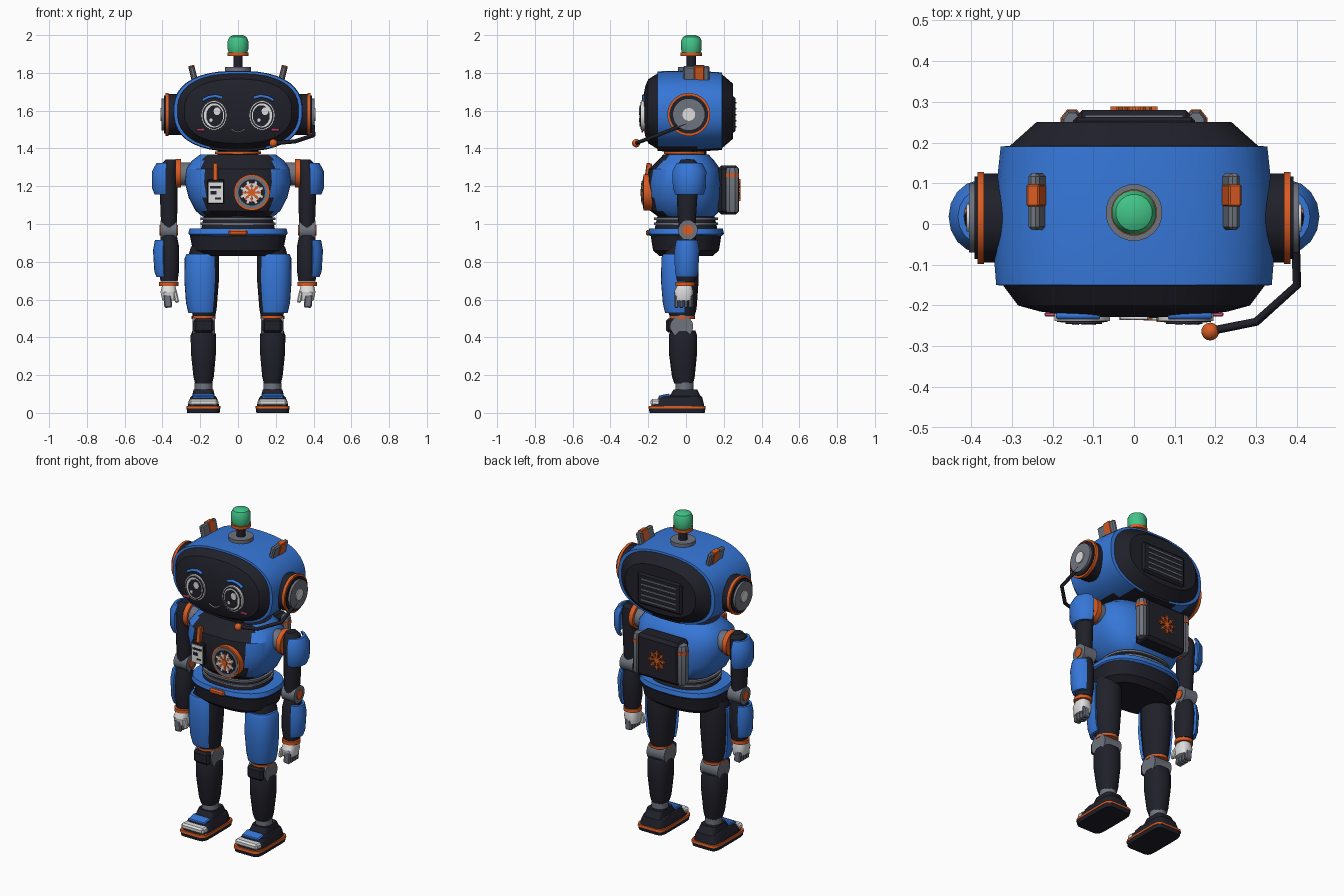
import bpy, bmesh, math
from mathutils import Vector

def material(name, r, g, b):
    m = bpy.data.materials.new(name)
    m.diffuse_color = [((c / 255 + 0.055) / 1.055) ** 2.4 for c in (r, g, b)] + [1]
    return m

BLUE = material("blue", 54, 119, 216)
DARK = material("charcoal", 32, 32, 42)
ORANGE = material("orange", 218, 92, 34)
GRAY = material("steel_gray", 110, 115, 126)
WHITE = material("off_white", 222, 222, 222)
GREEN = material("green", 66, 196, 136)
PINK = material("pink", 220, 90, 130)

def finish(name, bm, mats, rule=None, angle=32):
    bmesh.ops.recalc_face_normals(bm, faces=bm.faces[:])
    if rule:
        for f in bm.faces:
            f.material_index = rule(f.calc_center_median())
    me = bpy.data.meshes.new(name)
    bm.to_mesh(me)
    bm.free()
    ob = bpy.data.objects.new(name, me)
    bpy.context.collection.objects.link(ob)
    for m in mats:
        me.materials.append(m)
    bpy.ops.object.select_all(action='DESELECT')
    bpy.context.view_layer.objects.active = ob
    ob.select_set(True)
    bpy.ops.object.shade_smooth_by_angle(angle=math.radians(angle))
    return ob

def loft(name, mat, rings, axis='z', n=16, e=2, s=1, arc=None, thick=0.015, rule=None):
    """Rings (t, a, b, ra, rb) of superellipses along an axis; arc=(deg, deg) makes a curved plate."""
    bm = bmesh.new()
    if arc:
        angs = [math.radians(arc[0] + (arc[1] - arc[0]) * i / n) for i in range(n + 1)]
        prof = [(a, 0) for a in angs] + [(a, thick) for a in reversed(angs)]
    else:
        prof = [(2 * math.pi * (i + .5) / n, 0) for i in range(n)]
    loops = []
    for t, a, b, ra, rb in rings:
        loop = []
        for w, d in prof:
            c, q = math.cos(w), math.sin(w)
            u = a + (ra - d) * math.copysign(abs(c) ** (2 / e), c)
            v = b + (rb - d) * math.copysign(abs(q) ** (2 / e), q)
            x, y, z = {'z': (u, v, t), 'y': (u, t, v), 'x': (t, u, v)}[axis]
            loop.append(bm.verts.new((x * s, y, z)))
        loops.append(loop)
    k = len(prof)
    for l0, l1 in zip(loops, loops[1:]):
        for i in range(k):
            bm.faces.new((l0[i], l0[(i + 1) % k], l1[(i + 1) % k], l1[i]))
    bm.faces.new(loops[0])
    bm.faces.new(loops[-1])
    return finish(name, bm, mat if isinstance(mat, list) else [mat], rule)

def disc(name, mat, axis, t0, t1, a, b, r, r2=None, n=20, s=1):
    return loft(name, mat, [(t0, a, b, r, r2 or r), (t1, a, b, r, r2 or r)], axis, n, s=s)

def box(name, mat, c, size, bevel=0.008, rot=(0, 0, 0), s=1):
    bm = bmesh.new()
    bmesh.ops.create_cube(bm, size=1)
    bmesh.ops.scale(bm, vec=Vector(size), verts=bm.verts)
    if bevel:
        bmesh.ops.bevel(bm, geom=bm.edges[:], offset=bevel, segments=1, affect='EDGES')
    ob = finish(name, bm, [mat])
    ob.location = (c[0] * s, c[1], c[2])
    ob.rotation_euler = [math.radians(v) for v in (rot[0], rot[1] * s, rot[2] * s)]
    return ob

def tube(name, mat, pts, r):
    cu = bpy.data.curves.new(name, 'CURVE')
    cu.dimensions = '3D'
    cu.bevel_depth, cu.bevel_resolution, cu.use_fill_caps = r, 1, True
    sp = cu.splines.new('POLY')
    sp.points.add(len(pts) - 1)
    for p, q in zip(sp.points, pts):
        p.co = (*q, 1)
    cu.materials.append(mat)
    ob = bpy.data.objects.new(name, cu)
    bpy.context.collection.objects.link(ob)

def star(name, mat, x, y, z, r, w, count, turn=0, fork=False):
    # Flat spoke emblem facing along y
    for i in range(count):
        a = turn + 360 * i / count
        d = math.radians(a)
        box(name + "_spoke", mat, (x + math.sin(d) * r / 2, y, z + math.cos(d) * r / 2),
            (w, .008, r), 0, (0, a, 0))
        if fork:
            box(name + "_barb", mat, (x + math.sin(d) * r * .68, y, z + math.cos(d) * r * .68),
                (r * .42, .008, w), 0, (0, a, 0))

# Head: dark face and back, blue shell between
H = 1.597
loft("head", [BLUE, DARK], [
    (.25, 0, H, .24, .145), (.192, 0, H, .305, .195), (.19, 0, H, .328, .206), (.06, 0, H, .342, .214),
    (-.1, 0, H, .343, .214), (-.15, 0, H, .339, .211), (-.151, 0, H, .322, .2), (-.2, 0, H, .285, .17),
    (-.215, 0, H, .23, .135), (-.228, 0, H, .13, .07)], 'y', 40, 2.45,
    rule=lambda c: 0 if -.1505 < c.y < .191 and c.z > 1.405 else 1)
box("head_back_panel", DARK, (0, .25, 1.58), (.3, .026, .19), .01)
for i in range(5):
    box("head_vent", GRAY, (0, .264, 1.515 + i * .032), (.24, .006, .008), 0)

# Antenna
A = .028
disc("antenna_base", GRAY, 'z', 1.8, 1.83, 0, A, .07)
disc("antenna_stem", DARK, 'z', 1.83, 1.895, 0, A, .026, n=12)
disc("antenna_ring", ORANGE, 'z', 1.89, 1.908, 0, A, .057)
loft("antenna_lamp", GREEN, [(1.908, 0, A, .05, .05), (1.925, 0, A, .055, .055), (1.97, 0, A, .055, .055),
     (1.99, 0, A, .045, .045), (2.0, 0, A, .025, .025)], n=20)

# Face details, ears and head fins
for s in (1, -1):
    disc("eye_white", WHITE, 'y', -.215, -.238, .127, 1.575, .068, .078, 28, s)
    disc("eye_rim", DARK, 'y', -.238, -.240, .127, 1.575, .062, .072, 28, s)
    disc("eye_ball", WHITE, 'y', -.240, -.242, .127, 1.575, .054, .064, 28, s)
    disc("eye_pupil", DARK, 'y', -.242, -.245, .123, 1.573, .045, .056, 28, s)
    disc("eye_glint", WHITE, 'y', -.245, -.248, s * .127 + .016, 1.597, .018, .021, 14)
    disc("eye_small_glint", WHITE, 'y', -.245, -.248, s * .127 - .016, 1.55, .009, .01, 10)
    tube("brow", BLUE, [(s * x, -.225, z) for x, z in ((.085, 1.668), (.12, 1.678), (.155, 1.672), (.188, 1.655))], .009)
    box("cheek", PINK, (.197, -.222, 1.498), (.046, .01, .014), .003, s=s)
    for nm, m, x0, x1, r in (("base", DARK, .3, .37, .11), ("ring", ORANGE, .368, .384, .114), ("cup", DARK, .384, .391, .102),
                             ("pad", GRAY, .39, .405, .086), ("hub", WHITE, .405, .411, .034)):
        disc("ear_" + nm, m, 'x', x0, x1, .015, 1.58, r, s=s, n=24)
    box("head_fin", GRAY, (.237, .055, 1.795), (.028, .14, .085), .008, (0, 14, 0), s)
    box("head_fin_band", ORANGE, (.238, .07, 1.797), (.033, .055, .087), .004, (0, 14, 0), s)
tube("smile", WHITE, [(x, -.231, 1.487 + 13 * x * x) for x in (-.035, -.02, 0, .02, .035)], .004)

# Microphone boom
tube("microphone_boom", DARK, [(.395, 0, 1.53), (.4, -.15, 1.47), (.3, -.24, 1.437), (.19, -.262, 1.428)], .011)
loft("microphone_tip", ORANGE, [(1.428 + .022 * math.sin(a), .187, -.264, .022 * math.cos(a), .022 * math.cos(a))
     for a in (-1.4, -.9, -.45, 0, .45, .9, 1.4)], n=14)

# Neck, torso and waist
disc("neck", DARK, 'z', 1.34, 1.42, 0, 0, .11)
disc("neck_ring", ORANGE, 'z', 1.37, 1.385, 0, -.005, .122, .112, 28)
loft("torso", [BLUE, DARK], [(1.04, 0, 0, .19, .15), (1.07, 0, -.005, .225, .185), (1.14, 0, -.008, .262, .2),
     (1.22, 0, -.01, .282, .202), (1.29, 0, -.008, .275, .19), (1.335, 0, 0, .245, .15), (1.368, 0, 0, .2, .12)],
     n=48, e=2.6, rule=lambda c: 1 if (c.y < -.08 and abs(c.x) < .178) or c.z > 1.36 or c.z < 1.045 else 0)
loft("waist", DARK, [(.96, 0, 0, .2, .17), (1.05, 0, 0, .18, .15)], n=28, e=2.4)
for z in (.995, 1.022):
    loft("waist_band", GRAY, [(z, 0, 0, .2, .17), (z + .012, 0, 0, .2, .17)], n=28, e=2.4)
loft("belt", BLUE, [(.937, 0, 0, .25, .19), (.948, 0, 0, .264, .202), (.975, 0, 0, .258, .196)], n=36, e=2.5)
box("belt_buckle", ORANGE, (0, -.2, .953), (.1, .025, .03))
loft("pelvis", DARK, [(.83, 0, 0, .2, .14), (.86, 0, 0, .24, .175), (.94, 0, 0, .256, .188)], n=32, e=2.6)

# Chest badge and fan
box("chest_tag", ORANGE, (-.12, -.2, 1.275), (.027, .03, .095), .004, (-8, 0, 0))
box("badge", DARK, (-.118, -.21, 1.17), (.09, .03, .13), .005)
box("badge_card", WHITE, (-.118, -.226, 1.165), (.075, .006, .11), 0)
for x, z, w, h in ((0, 1.195, .058, .012), (-.012, 1.165, .03, .018), (.012, 1.135, .03, .008)):
    box("badge_mark", DARK, (-.118 + x, -.23, z), (w, .004, h), 0)
for nm, m, y, r in (("rim", ORANGE, -.224, .096), ("ring", GRAY, -.228, .086), ("well", DARK, -.231, .07)):
    disc("fan_" + nm, m, 'y', -.17, y, .073, 1.167, r, n=28)
star("fan_blade", WHITE, .073, -.231, 1.167, .062, .012, 8, 22.5, True)
star("fan_star", ORANGE, .073, -.233, 1.167, .05, .01, 8)
disc("fan_hub", ORANGE, 'y', -.23, -.24, .073, 1.167, .018)

# Backpack
box("backpack", DARK, (0, .225, 1.18), (.29, .11, .26), .018)
star("backpack_emblem", ORANGE, 0, .284, 1.18, .058, .009, 8, 0, True)

for s in (1, -1):
    loft("backpack_column", GRAY, [(1.06, .152, .245, .022, .03), (1.075, .152, .245, .028, .036),
         (1.285, .152, .245, .028, .036), (1.3, .152, .245, .022, .03)], n=8, s=s)
    disc("backpack_clip", ORANGE, 'z', 1.25, 1.268, .152, .245, .031, .039, 8, s)

    # Shoulder and upper arm
    disc("shoulder_joint", GRAY, 'x', .24, .31, .01, 1.265, .062, s=s)
    disc("shoulder_ring", ORANGE, 'x', .303, .332, .01, 1.268, .076, s=s)
    loft("upper_arm", DARK, [(.98, .365, .005, .042, .045), (1.08, .366, .005, .046, .052), (1.27, .368, .008, .048, .062),
         (1.32, .362, .01, .044, .055), (1.342, .355, .01, .026, .035)], n=16, s=s)
    loft("shoulder_pad", BLUE, [(1.155, .375, .018, .066, .075), (1.19, .375, .018, .08, .088),
         (1.28, .375, .018, .08, .09), (1.322, .372, .018, .06, .068)], n=8, s=s, arc=(-85, 85))
    # Elbow and forearm
    disc("elbow", GRAY, 'x', .322, .41, .01, .968, .052, s=s)
    disc("elbow_pin", ORANGE, 'x', .317, .415, .01, .968, .028, s=s)
    loft("forearm", DARK, [(.695, .365, 0, .046, .048), (.76, .365, 0, .055, .06), (.88, .365, .003, .054, .06),
         (.94, .365, .005, .042, .045)], n=16, s=s)
    loft("forearm_plate", BLUE, [(.72, .37, .003, .062, .058), (.75, .37, .003, .073, .066),
         (.86, .37, .005, .08, .07), (.915, .37, .005, .07, .06)], n=8, s=s, arc=(-70, 70))
    disc("wrist_ring", ORANGE, 'z', .672, .692, .367, -.005, .052, s=s)
    # Hand
    loft("palm", WHITE, [(.595, .365, -.012, .036, .045), (.64, .367, -.012, .044, .052), (.675, .367, -.008, .035, .04)],
         n=14, e=3, s=s)
    for i in range(4):
        box("finger", GRAY, (.372, -.05 + i * .025, .592), (.042, .022, .07), .006, (0, 6, 0), s)
    box("thumb", WHITE, (.328, -.045, .613), (.022, .03, .06), .006, (0, 12, 0), s)

    # Thigh and knee
    loft("thigh", DARK, [(.5, .18, -.02, .058, .062), (.55, .18, -.022, .068, .078), (.7, .182, -.025, .082, .092),
         (.83, .182, -.025, .083, .092), (.88, .18, -.02, .07, .08)], n=18, s=s)
    loft("thigh_plate", BLUE, [(.53, .188, -.028, .075, .083), (.58, .19, -.03, .085, .093), (.7, .19, -.03, .094, .103),
         (.82, .19, -.03, .092, .1), (.84, .188, -.03, .085, .093)], n=12, e=2.4, s=s, arc=(-135, 12))
    disc("knee_ring", ORANGE, 'z', .497, .512, .182, -.02, .064, .068, s=s)
    disc("knee_joint", GRAY, 'x', .122, .242, -.022, .458, .06, s=s)
    box("knee_pad", DARK, (.182, -.08, .462), (.105, .05, .075), .012, s=s)
    # Shin and ankle
    loft("shin", DARK, [(.155, .182, -.012, .046, .05), (.19, .182, -.014, .055, .06), (.32, .183, -.016, .068, .075),
         (.41, .183, -.016, .069, .075), (.435, .183, -.016, .06, .066)], n=14, e=2.4, s=s)
    disc("ankle", GRAY, 'z', .115, .16, .182, -.008, .048, s=s)
    # Foot
    loft("sole", DARK, [(0, .183, -.047, .086, .146), (.022, .183, -.047, .089, .15)], n=28, e=7, s=s)
    loft("sole_stripe", ORANGE, [(.022, .183, -.047, .091, .152), (.036, .183, -.047, .09, .15)], n=28, e=7, s=s)
    loft("shoe", DARK, [(.036, .183, -.045, .083, .142), (.06, .183, -.04, .079, .132), (.085, .183, -.025, .068, .11),
         (.09, .183, -.005, .06, .082), (.125, .183, -.003, .052, .062)], n=28, e=5, s=s)
    box("toe_cap", WHITE, (.183, -.162, .056), (.152, .052, .036), .01, s=s)
    box("shoe_stripe", BLUE, (.183, -.115, .085), (.115, .06, .024), .005, (12, 0, 0), s)
